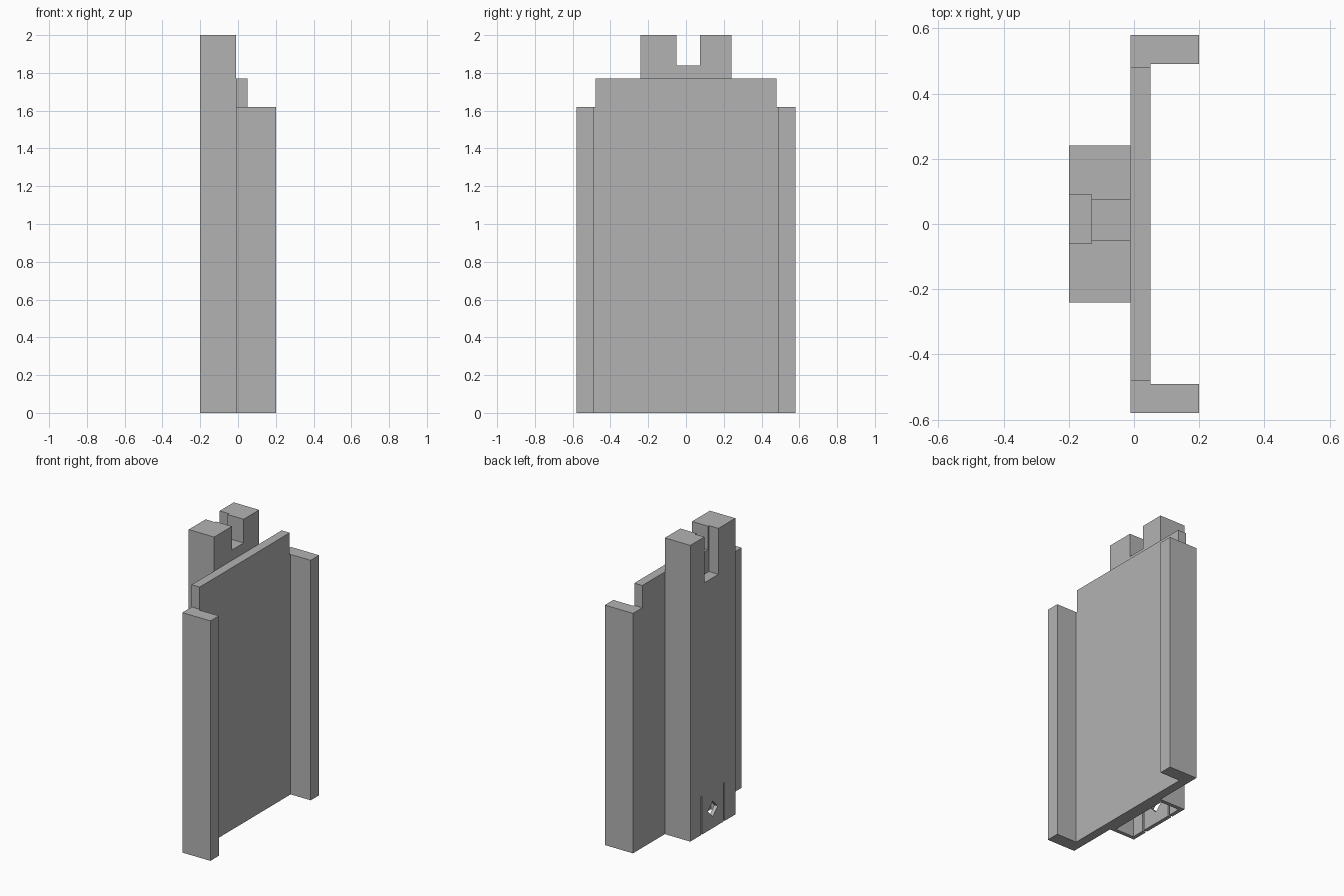
import bpy
import bmesh
from math import pi
from mathutils import Matrix, Vector

old = bpy.data.objects.get("Cube")
if old:
    bpy.data.objects.remove(old, do_unlink=True)

grey = bpy.data.materials.new("plain grey")
grey.use_nodes = True
colour = (0.45, 0.45, 0.45, 1)
grey.diffuse_color = colour
grey.node_tree.nodes["Principled BSDF"].inputs["Base Color"].default_value = colour


def finish(name, bm):
    bmesh.ops.recalc_face_normals(bm, faces=bm.faces)
    mesh = bpy.data.meshes.new(name)
    bm.to_mesh(mesh)
    bm.free()
    mesh.materials.append(grey)
    obj = bpy.data.objects.new(name, mesh)
    bpy.context.collection.objects.link(obj)
    return obj


def box(name, x, y, z, turn=0):
    bm = bmesh.new()
    lo, hi = Vector((x[0], y[0], z[0])), Vector((x[1], y[1], z[1]))
    place = (Matrix.Translation((lo + hi) / 2) @ Matrix.Rotation(turn, 4, "X")
             @ Matrix.Diagonal((*(hi - lo), 1)))
    bmesh.ops.create_cube(bm, size=1, matrix=place)
    return finish(name, bm)


def extrude(name, profile, height):
    bm = bmesh.new()
    face = bm.faces.new([bm.verts.new((x, y, 0)) for x, y in profile])
    top = bmesh.ops.extrude_face_region(bm, geom=[face])["geom"]
    verts = [g for g in top if isinstance(g, bmesh.types.BMVert)]
    bmesh.ops.translate(bm, vec=(0, 0, height), verts=verts)
    return finish(name, bm)


def cut(target, cutter):
    cutter.hide_render = True
    cutter.hide_viewport = True
    mod = target.modifiers.new(cutter.name, "BOOLEAN")
    mod.operation = "DIFFERENCE"
    mod.solver = "EXACT"
    mod.object = cutter


# Flat panel between two L-shaped side rails
box("panel", (-0.01, 0.05), (-0.48, 0.48), (0, 1.77))
rail = [(-0.01, 0.48), (0.05, 0.48), (0.05, 0.49), (0.2, 0.49), (0.2, 0.58), (-0.01, 0.58)]
for name, side in (("back_rail", 1), ("front_rail", -1)):
    extrude(name, [(x, y * side) for x, y in rail], 1.62)

# Spine column with a stepped notch at its top
spine = box("spine", (-0.2, -0.01), (-0.24, 0.24), (0, 2))
cut(spine, box("notch_cutter", (-0.3, 0.1), (-0.05, 0.075), (1.84, 2.1)))
cut(spine, box("recess_cutter", (-0.3, -0.13), (-0.06, 0.09), (1.69, 2.1)))

# Hollow socket at the foot, with a slitted clip tab and diamond window
cut(spine, box("socket_cutter", (-0.175, -0.035), (-0.215, 0.215), (-0.1, 0.3)))
for name, y in (("back_slit_cutter", 0.12), ("front_slit_cutter", -0.12)):
    cut(spine, box(name, (-0.3, -0.1), (y - 0.007, y + 0.007), (-0.1, 0.26)))
cut(spine, box("window_cutter", (-0.3, -0.1), (-0.037, 0.037), (0.093, 0.167), pi / 4))
